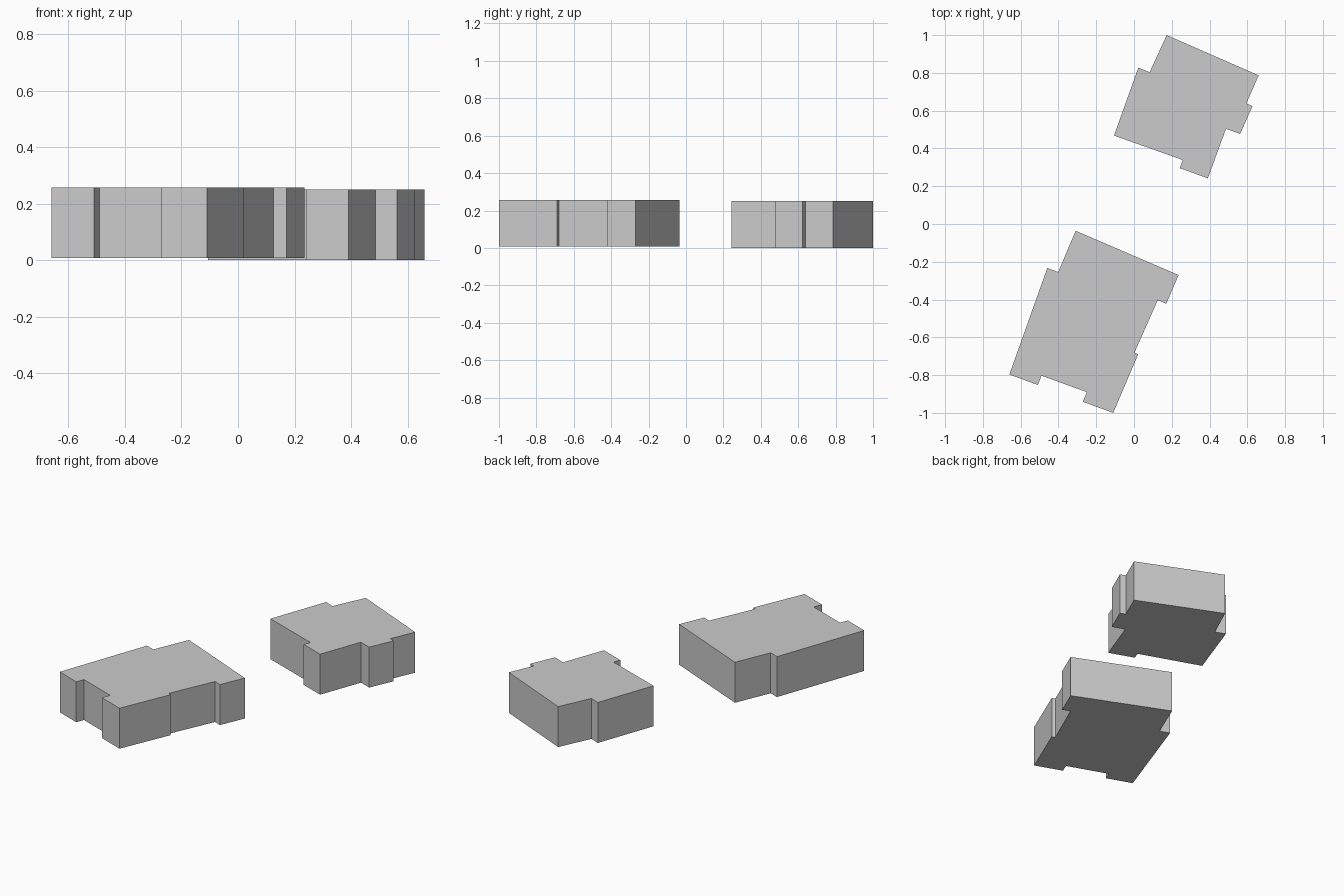
import bpy
import bmesh

if "Cube" in bpy.data.objects:
    bpy.data.objects.remove(bpy.data.objects["Cube"])


def extrude_footprint(name, outline, z0, z1):
    """Closed flat-roofed block from a footprint outline."""
    bm = bmesh.new()
    base = bm.faces.new([bm.verts.new((x, y, z0)) for x, y in outline])
    top = bmesh.ops.extrude_face_region(bm, geom=[base], use_keep_orig=True)
    verts = [g for g in top["geom"] if isinstance(g, bmesh.types.BMVert)]
    bmesh.ops.translate(bm, verts=verts, vec=(0, 0, z1 - z0))
    bmesh.ops.recalc_face_normals(bm, faces=bm.faces)
    mesh = bpy.data.meshes.new(name)
    bm.to_mesh(mesh)
    bm.free()
    obj = bpy.data.objects.new(name, mesh)
    bpy.context.collection.objects.link(obj)
    return obj


# Smaller building at the back
extrude_footprint("back_building", [
    (0.173, 1.0), (0.66, 0.787), (0.595, 0.638), (0.627, 0.624),
    (0.562, 0.477), (0.487, 0.504), (0.391, 0.242), (0.242, 0.296),
    (0.258, 0.339), (-0.106, 0.468), (0.023, 0.828), (0.083, 0.804),
], 0.0, 0.25)

# Larger building at the front, on slightly higher ground
extrude_footprint("front_building", [
    (-0.309, -0.036), (0.236, -0.270), (0.171, -0.422), (0.126, -0.403),
    (0.003, -0.680), (0.022, -0.690), (-0.110, -1.0), (-0.271, -0.941),
    (-0.250, -0.890), (-0.490, -0.803), (-0.509, -0.852), (-0.66, -0.797),
    (-0.459, -0.233), (-0.401, -0.254),
], 0.007, 0.257)
